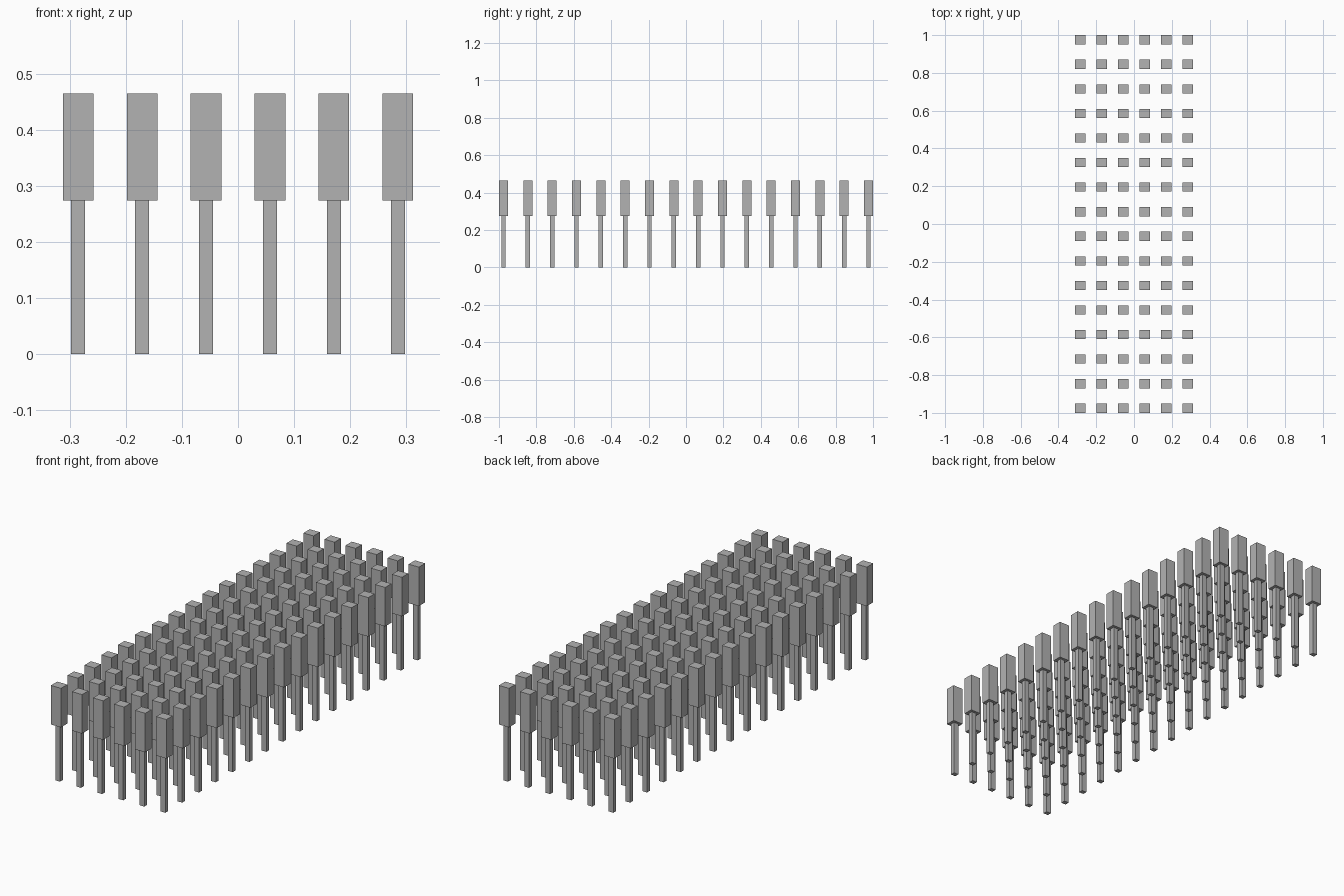
import bpy
import bmesh
from mathutils import Matrix, Vector

COLUMNS, ROWS = 6, 16
PITCH_X, PITCH_Y = 0.114, 0.1301
HEAD_BASE, TOP = 0.274, 0.465

cube = bpy.data.objects.get("Cube")
if cube:
    bpy.data.objects.remove(cube, do_unlink=True)

grey = bpy.data.materials.new("plain grey")
grey.use_nodes = True
colour = (0.45, 0.45, 0.45, 1)
grey.diffuse_color = colour
grey.node_tree.nodes["Principled BSDF"].inputs["Base Color"].default_value = colour


def box_mesh(name, width, depth, bottom, top):
    """Box centred on its own post axis, between two heights."""
    bm = bmesh.new()
    place = Matrix.Translation((0, 0, (bottom + top) / 2))
    size = Matrix.Diagonal(Vector((width, depth, top - bottom, 1)))
    bmesh.ops.create_cube(bm, size=1, matrix=place @ size)
    mesh = bpy.data.meshes.new(name)
    bm.to_mesh(mesh)
    bm.free()
    mesh.materials.append(grey)
    return mesh


# Slim post and the wider block on top of it
parts = {
    "post": box_mesh("post", 0.0255, 0.0225, 0, HEAD_BASE),
    "block": box_mesh("block", 0.0545, 0.0485, HEAD_BASE, TOP),
}

# Regular grid of posts, sharing the two meshes
for row in range(ROWS):
    for column in range(COLUMNS):
        x = (column - (COLUMNS - 1) / 2) * PITCH_X
        y = (row - (ROWS - 1) / 2) * PITCH_Y
        for name, mesh in parts.items():
            obj = bpy.data.objects.new(f"{name}_{row + 1}_{column + 1}", mesh)
            obj.location = (x, y, 0)
            bpy.context.collection.objects.link(obj)
